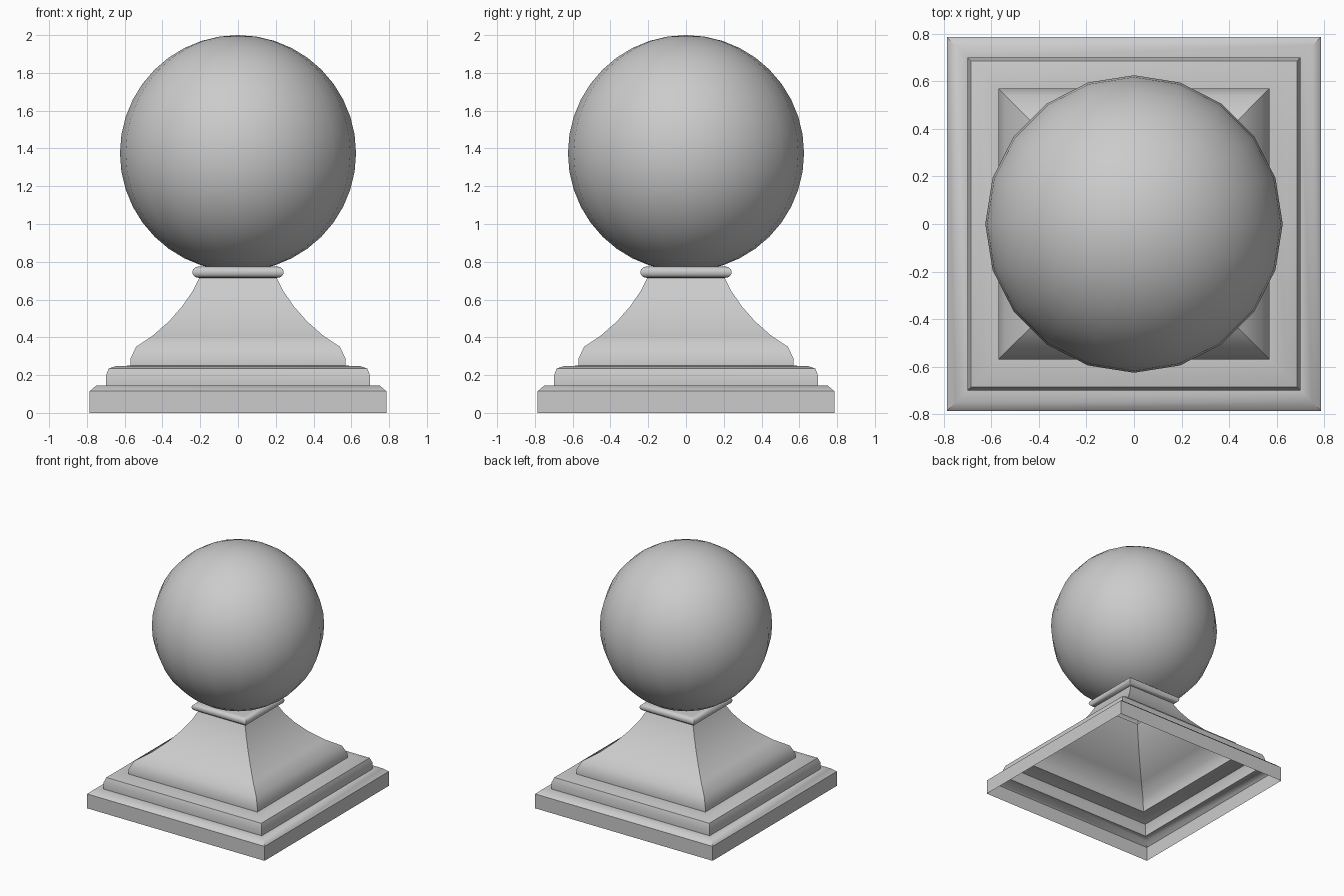
import bpy, bmesh, math

if "Cube" in bpy.data.objects:
    bpy.data.objects.remove(bpy.data.objects["Cube"])


def finish(bm, name, angle):
    bmesh.ops.recalc_face_normals(bm, faces=bm.faces)
    mesh = bpy.data.meshes.new(name)
    bm.to_mesh(mesh)
    bm.free()
    obj = bpy.data.objects.new(name, mesh)
    bpy.context.collection.objects.link(obj)
    bpy.ops.object.select_all(action='DESELECT')
    obj.select_set(True)
    bpy.context.view_layer.objects.active = obj
    bpy.ops.object.shade_smooth_by_angle(angle=math.radians(angle))
    return obj


def square_sweep(name, profile, cap_top=False):
    """Mitred square moulding from (half width, height) points, open below."""
    bm = bmesh.new()
    rings = [[bm.verts.new((sx * w, sy * w, z))
              for sx, sy in ((-1, -1), (1, -1), (1, 1), (-1, 1))]
             for w, z in profile]
    for low, high in zip(rings, rings[1:]):
        for i in range(4):
            j = (i + 1) % 4
            bm.faces.new((low[i], low[j], high[j], high[i]))
    if cap_top:
        bm.faces.new(rings[-1])
    return finish(bm, name, 45)


# Hollow stepped base, concave neck and rounded collar
square_sweep("pedestal", [
    (0.785, 0), (0.785, 0.115), (0.75, 0.145), (0.70, 0.145),
    (0.70, 0.195), (0.685, 0.235), (0.645, 0.248), (0.57, 0.25),
    (0.57, 0.285), (0.54, 0.35), (0.45, 0.41), (0.365, 0.485),
    (0.295, 0.565), (0.24, 0.645), (0.205, 0.715), (0.222, 0.717),
    (0.238, 0.73), (0.242, 0.746), (0.238, 0.76), (0.222, 0.773),
    (0.20, 0.775)], cap_top=True)

# Ball on top
bm = bmesh.new()
bmesh.ops.create_uvsphere(bm, u_segments=20, v_segments=20, radius=0.625)
bmesh.ops.translate(bm, verts=bm.verts, vec=(0, 0, 1.375))
finish(bm, "ball", 45)
